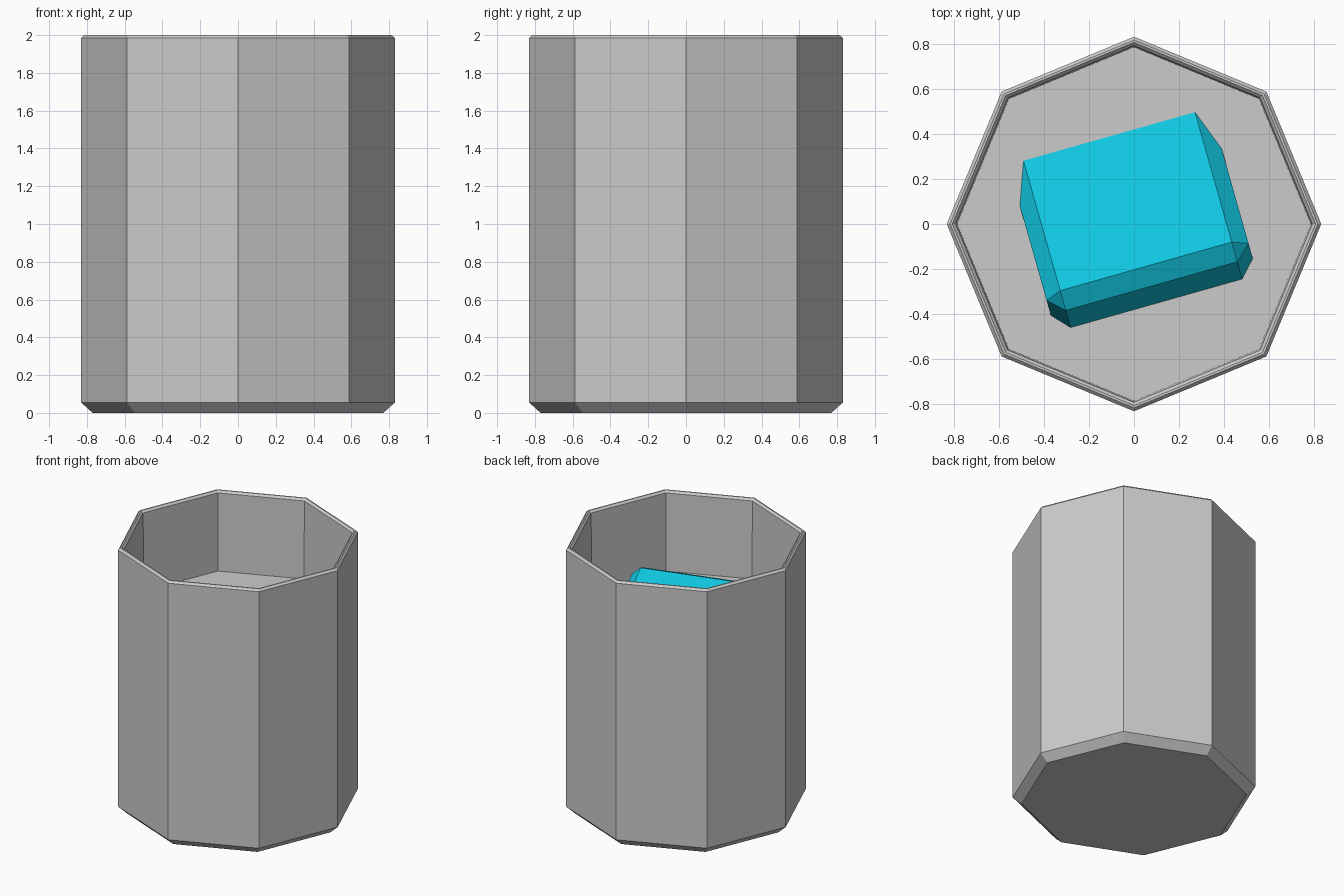
import bpy, bmesh
from math import cos, sin, pi, radians

if "Cube" in bpy.data.objects:
    bpy.data.objects.remove(bpy.data.objects["Cube"])

SIDES = 8


def lathe(name, profile):
    """Closed octagonal solid from (radius, z) rings, capped at both ends."""
    bm = bmesh.new()
    rings = [[bm.verts.new((r * cos(2 * pi * i / SIDES), r * sin(2 * pi * i / SIDES), z))
              for i in range(SIDES)] for r, z in profile]
    for a, b in zip(rings, rings[1:]):
        for i in range(SIDES):
            j = (i + 1) % SIDES
            bm.faces.new((a[i], a[j], b[j], b[i]))
    bm.faces.new(rings[0][::-1])
    bm.faces.new(rings[-1])
    bmesh.ops.recalc_face_normals(bm, faces=bm.faces)
    mesh = bpy.data.meshes.new(name)
    bm.to_mesh(mesh)
    bm.free()
    obj = bpy.data.objects.new(name, mesh)
    bpy.context.collection.objects.link(obj)
    return obj


# Tumbler: chamfered base, straight wall, bevelled rim, tapering inside
lathe("glass", [(0.77, 0), (0.83, 0.055), (0.83, 1.985), (0.815, 2.0),
                (0.805, 2.0), (0.79, 1.985), (0.77, 0.12), (0.73, 0.08)])

# Drink: its edge is sunk a little into the wall
lathe("drink", [(0.74, 0.07), (0.782, 0.12), (0.79, 1.4)])

# Tilted ice cube with chamfered edges, mostly submerged
bpy.ops.mesh.primitive_cube_add(size=0.93, location=(0, 0, 1.06),
                                rotation=(radians(-21.7), 0, radians(15.8)))
ice = bpy.context.object
ice.name = "ice_cube"
bevel = ice.modifiers.new("chamfer", 'BEVEL')
bevel.width = 0.07
bevel.segments = 1
mat = bpy.data.materials.new("ice_cyan")
mat.diffuse_color = (0.005, 0.57, 0.75, 1)
mat.use_nodes = True
mat.node_tree.nodes["Principled BSDF"].inputs["Base Color"].default_value = mat.diffuse_color
ice.data.materials.append(mat)
